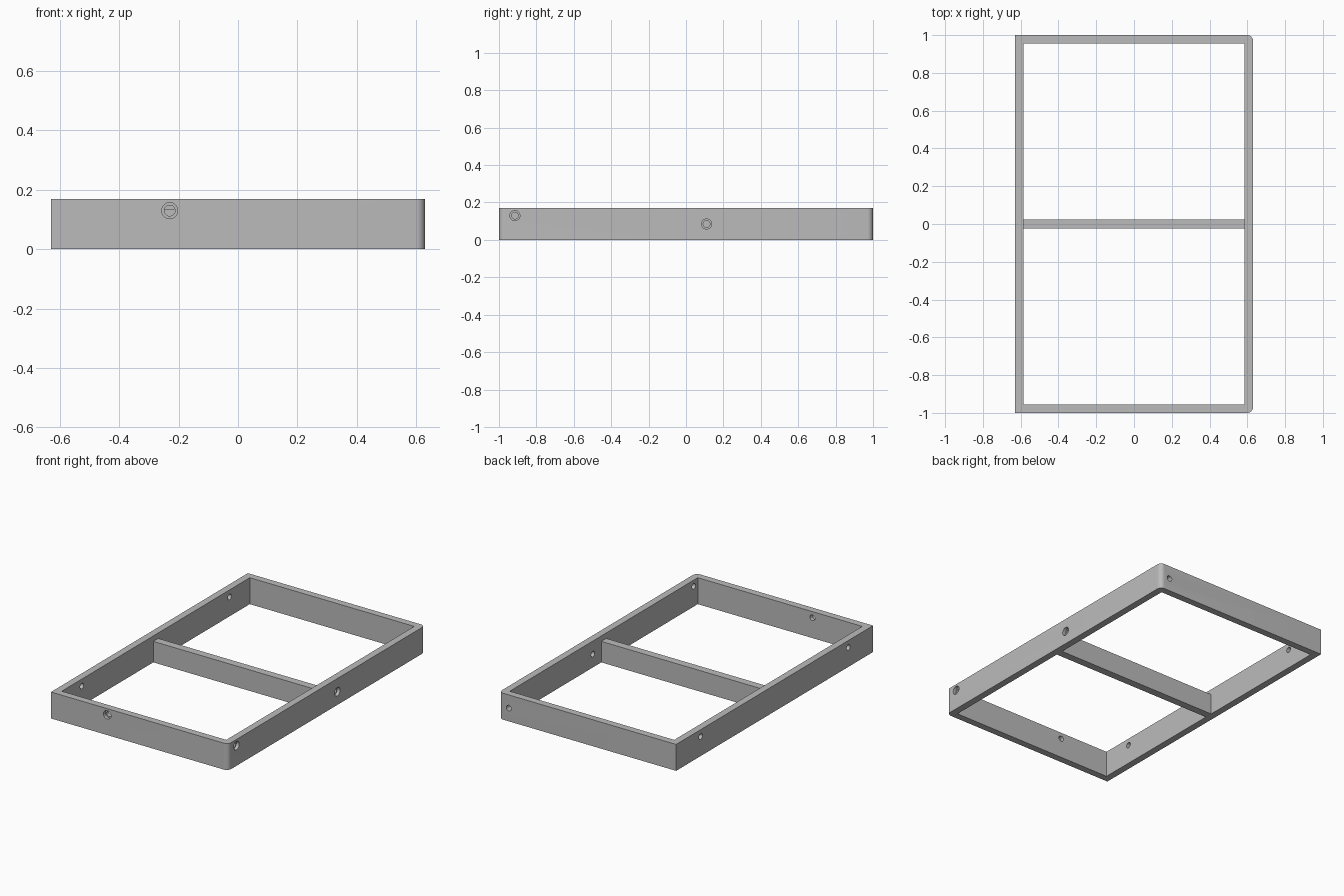
import bpy
import bmesh
import math
from mathutils import Matrix

cube = bpy.data.objects.get("Cube")
if cube:
    bpy.data.objects.remove(cube, do_unlink=True)

W, L, H, WALL = 1.26, 2.0, 0.17, 0.045
HOLE_R, RECESS_R, RECESS_D = 0.018, 0.027, 0.02

grey = bpy.data.materials.new("grey")
grey.use_nodes = True
grey.diffuse_color = (0.5, 0.5, 0.5, 1)
grey.node_tree.nodes["Principled BSDF"].inputs["Base Color"].default_value = (0.5, 0.5, 0.5, 1)


def make_object(name, bm):
    mesh = bpy.data.meshes.new(name)
    bm.to_mesh(mesh)
    bm.free()
    mesh.materials.append(grey)
    obj = bpy.data.objects.new(name, mesh)
    bpy.context.collection.objects.link(obj)
    return obj


def box(name, size, centre, round_right=0):
    bm = bmesh.new()
    bmesh.ops.create_cube(bm, size=1, matrix=Matrix.Translation(centre) @ Matrix.Diagonal((*size, 1)))
    if round_right:
        edges = [e for e in bm.edges
                 if all(v.co.x > 0 for v in e.verts)
                 and abs(e.verts[0].co.z - e.verts[1].co.z) > 0.01]
        bmesh.ops.bevel(bm, geom=edges, offset=round_right, segments=8, profile=0.5, affect='EDGES')
    return make_object(name, bm)


def cylinder(name, centre, axis, radius, depth):
    turn = Matrix.Rotation(math.pi / 2, 4, 'Y' if axis == 'X' else 'X')
    bm = bmesh.new()
    bmesh.ops.create_cone(bm, cap_ends=True, segments=32, radius1=radius, radius2=radius,
                          depth=depth, matrix=Matrix.Translation(centre) @ turn)
    return make_object(name, bm)


def cut(target, cutter):
    cutter.hide_render = True
    mod = target.modifiers.new("cut", 'BOOLEAN')
    mod.operation = 'DIFFERENCE'
    mod.solver = 'EXACT'
    mod.object = cutter
    bpy.context.view_layer.objects.active = target
    bpy.ops.object.modifier_apply(modifier=mod.name)
    bpy.data.objects.remove(cutter, do_unlink=True)


# Outer frame with two rounded corners
frame = box("outer_frame", (W, L, H), (0, 0, H / 2), round_right=0.03)
cut(frame, box("opening", (W - 2 * WALL, L - 2 * WALL, 1), (0, 0, 0)))

# Screw holes: position on the outer face, axis, recessed or plain
holes = [
    ((-0.23, -L / 2, 0.13), 'Y', True),
    ((W / 2, -0.915, 0.13), 'X', True),
    ((W / 2, 0.11, 0.085), 'X', True),
    ((0.56, L / 2, 0.085), 'Y', False),
    ((-W / 2, 0.75, 0.125), 'X', False),
    ((-W / 2, -0.75, 0.125), 'X', False),
]
for centre, axis, recessed in holes:
    cut(frame, cylinder("hole", centre, axis, HOLE_R, 4 * WALL))
    if recessed:
        cut(frame, cylinder("recess", centre, axis, RECESS_R, 2 * RECESS_D))

# Lower crossbar between the long walls
bar_height = 0.135
box("crossbar", (W - 2 * WALL, 0.05, bar_height), (0, 0, bar_height / 2))

# Smooth the rounded corners and holes, keep hard edges
bpy.ops.object.select_all(action='DESELECT')
frame.select_set(True)
bpy.context.view_layer.objects.active = frame
bpy.ops.object.shade_smooth_by_angle(angle=math.radians(30))
